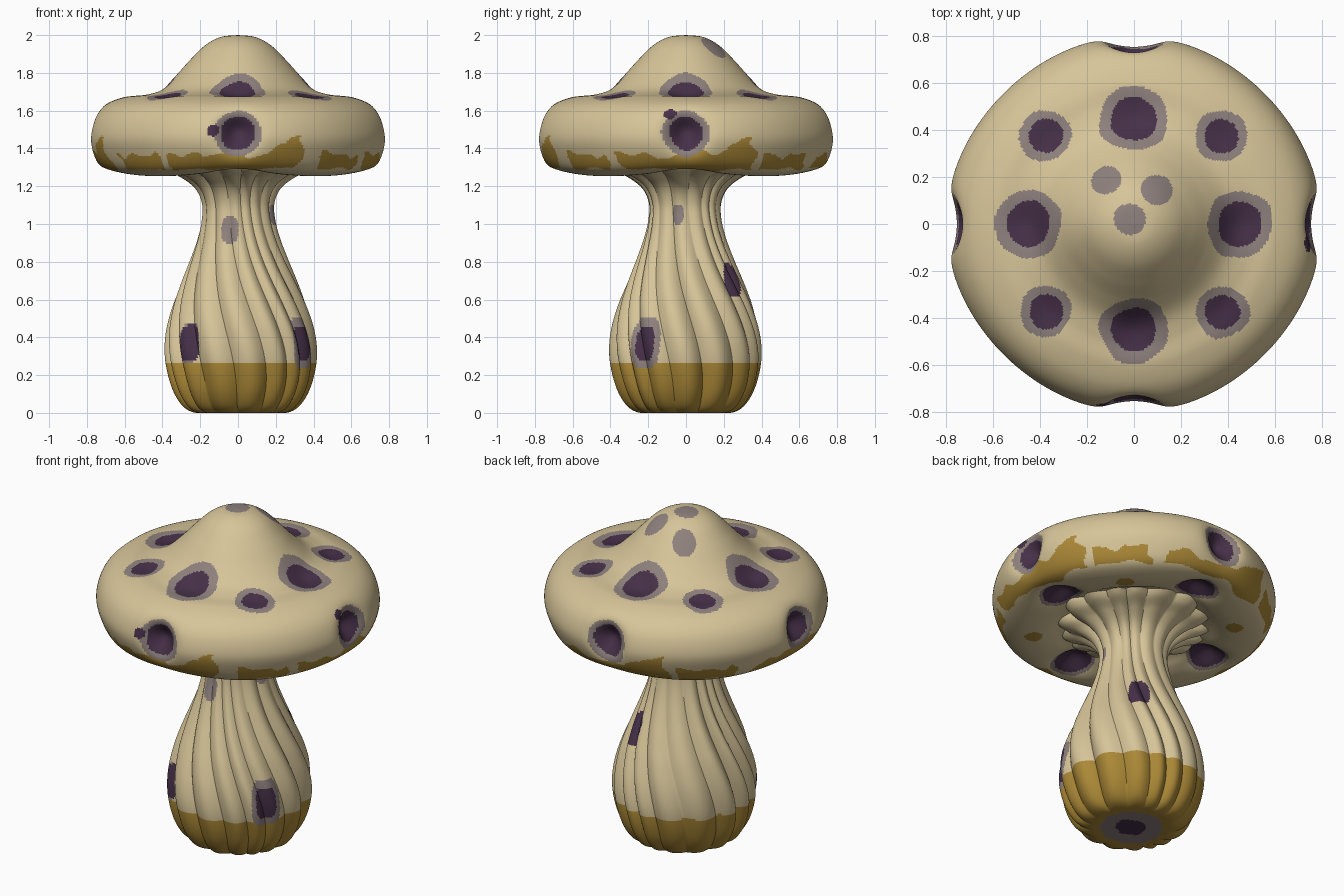
import bpy, math, random
from mathutils import Vector, noise

if "Cube" in bpy.data.objects:
    bpy.data.objects.remove(bpy.data.objects["Cube"])

random.seed(4)
CREAM, OCHRE, GREY, PURPLE = range(4)


def srgb(*c):
    return tuple(((v / 255 + 0.055) / 1.055) ** 2.4 for v in c) + (1,)


MATS = []
for name, col in (("cream", srgb(215, 197, 153)), ("ochre", srgb(172, 137, 55)),
                  ("warm grey", srgb(142, 129, 125)), ("dark purple", srgb(70, 48, 72))):
    m = bpy.data.materials.new(name)
    m.diffuse_color = col
    m.use_nodes = True
    m.node_tree.nodes["Principled BSDF"].inputs["Base Color"].default_value = m.diffuse_color
    MATS.append(m)


def smooth(t):
    t = max(0.0, min(1.0, t))
    return t * t * (3 - 2 * t)


def spline(pts, k):
    """Catmull-Rom samples through a profile of (radius, height) points."""
    p = [Vector(q) for q in pts]
    p = [2 * p[0] - p[1]] + p + [2 * p[-1] - p[-2]]
    out = []
    for i in range(1, len(p) - 2):
        a, b, c, d = p[i - 1:i + 3]
        for j in range(k):
            t = j / k
            out.append(0.5 * (2 * b + (c - a) * t + (2 * a - 5 * b + 4 * c - d) * t * t
                              + (3 * b - a - 3 * c + d) * t ** 3))
    return out + [p[-2]]


def revolve(name, profile, n, place, paint, dent):
    """Sweep profile around z; place() shapes, paint() colours, dent() moves afterwards."""
    verts = [place(r, z, i) for r, z in profile for i in range(n)]
    rows = len(profile)
    faces = [(j * n + i, j * n + (i + 1) % n, (j + 1) * n + (i + 1) % n, (j + 1) * n + i)
             for j in range(rows - 1) for i in range(n)]
    faces += [tuple(reversed(range(n))), tuple(range((rows - 1) * n, rows * n))]
    if profile[0][1] > profile[-1][1]:          # keep normals outward
        faces = [tuple(reversed(f)) for f in faces]
    cols = [paint(sum((verts[k] for k in f), Vector()) / len(f)) for f in faces]
    me = bpy.data.meshes.new(name)
    me.from_pydata([dent(v) for v in verts], [], faces)
    for m in MATS:
        me.materials.append(m)
    for f, c in zip(me.polygons, cols):
        f.material_index = c
    ob = bpy.data.objects.new(name, me)
    bpy.context.collection.objects.link(ob)
    bpy.context.view_layer.objects.active = ob
    ob.select_set(True)
    bpy.ops.object.shade_smooth_by_angle(angle=math.radians(50))
    ob.select_set(False)


# ---- cap: spots as (centre, dark radius, halo radius, dent offset, dent radius)
spots, ochre_dots = [], []
up, none = Vector((0, 0, 1)), Vector((0, 0, 0))
for q in range(4):
    a = q * math.pi / 2
    d = Vector((math.cos(a), math.sin(a), 0))
    e = Vector((math.cos(a + math.pi / 4), math.sin(a + math.pi / 4), 0))
    spots += [(d * 0.45 + up * 1.71, 0.096, 0.145, up * -0.025, 0.09),
              (e * 0.53 + up * 1.685, 0.074, 0.11, up * -0.012, 0.08),
              (d * 0.785 + up * 1.48, 0.09, 0.125, d * -0.11, 0.09),
              (d * 0.53 + up * 1.27, 0.105, 0.125, up * 0.08, 0.10)]
    ochre_dots.append(e * 0.56 + up * 1.255)
for c in ((-0.12, 0.19, 1.91), (0.10, 0.15, 1.945), (-0.02, 0.02, 2.0)):
    spots.append((Vector(c), 0, 0.068, none, 1))
for c in ((-0.135, -0.783, 1.495), (0.755, -0.085, 1.585)):
    spots.append((Vector(c), 0.033, 0, none, 1))

CAP_N = 400


def cap_place(r, z, i):
    t = 2 * math.pi * i / CAP_N
    c = math.cos(4 * t)
    r *= 1 + 0.009 * c
    if z < 1.4 and r > 0.4:                     # rim hangs lower on the diagonals
        z += 0.01 * c * smooth((r - 0.4) / 0.15) * smooth((1.4 - z) / 0.1)
    return Vector((r * math.cos(t), r * math.sin(t), z))


def cap_paint(p):
    w = 1 + 0.12 * noise.noise(p * 9)
    best = CREAM
    for c, dark, halo, _, _ in spots:
        d = p - c
        if c.z > 1.6:
            d.z *= 0.6
        d = d.length * w
        if d < dark:
            return PURPLE
        if d < halo:
            best = GREY
    if best == CREAM and p.z < 1.5:
        if min((p - c).length for c in ochre_dots) * w < 0.05:
            return OCHRE
        if math.hypot(p.x, p.y) < 0.6:
            return CREAM
        # ragged ochre band, repeating every quarter turn
        loc = (math.degrees(math.atan2(p.y, p.x)) + 45) % 90 - 45
        n = noise.noise(p * 11)
        loc += 5 * n
        top = 0
        if abs(loc) < 27:
            top = 1.365 + 0.035 * n + 0.09 * smooth((loc - 8) / 16)
        elif abs(loc) > 33:
            top = 1.37 + 0.04 * n
        if 1.29 + 0.02 * noise.noise(p * 7) < p.z < top:
            return OCHRE
    return best


def cap_dent(p):
    q = p.copy()
    for c, _, _, off, rad in spots:
        if off.length > 0:
            q += off * math.exp(-((p - c).length / rad) ** 2)
    return q


cap_profile = [(0.003, 2.0), (0.09, 1.99), (0.17, 1.948), (0.25, 1.87), (0.33, 1.783), (0.41, 1.717),
               (0.50, 1.687), (0.60, 1.672), (0.70, 1.63), (0.765, 1.56), (0.793, 1.46), (0.772, 1.37),
               (0.725, 1.298), (0.65, 1.268), (0.56, 1.264), (0.48, 1.28), (0.41, 1.31), (0.30, 1.34),
               (0.10, 1.36)]
revolve("mushroom_cap", spline(cap_profile, 11), CAP_N, cap_place, cap_paint, cap_dent)

# ---- stem: twisted ridges with sharp valleys
RIDGES, PER = 16, 18
STEM_N = RIDGES * PER
depth = [random.uniform(0.06, 0.14) for _ in range(RIDGES)]


def stem_place(r, z, i):
    u = i / PER
    k = int(u)
    f = u - k
    a = depth[k] * (1 - f) + depth[(k + 1) % RIDGES] * f
    a *= 1 + 0.4 * smooth((z - 1.1) / 0.15)
    t = 2 * math.pi * i / STEM_N
    t += 0.1 * math.sin(3 * t + 1) + 0.7 * (1 - smooth((z - 0.1) / 1.1))
    r *= 1 - a * (1 - math.sin(math.pi * f)) * smooth(r / 0.3)
    return Vector((r * math.cos(t), r * math.sin(t), z))


# marks as (x, y, height, dark radius, halo radius), measured along the surface
stem_marks = [(-0.275, -0.28, 0.37, 0.060, 0.064), (0.325, -0.21, 0.37, 0.058, 0.085),
              (0.155, 0.24, 0.70, 0.056, 0), (-0.045, -0.19, 0.97, 0, 0.044),
              (0.19, -0.04, 1.05, 0, 0.032)]


def stem_paint(p):
    r = math.hypot(p.x, p.y)
    if p.z < 0.004 and r < 0.2:                 # spot under the foot
        r += 0.02 * noise.noise(p * 15)
        return PURPLE if r < 0.085 else GREY if r < 0.175 else OCHRE
    best = OCHRE if p.z < 0.265 + 0.01 * noise.noise(p * 6) else CREAM
    for x, y, z, dark, halo in stem_marks:
        turn = math.atan2(p.y, p.x) - math.atan2(y, x)
        arc = math.hypot(x, y) * math.remainder(turn, 2 * math.pi)
        d = (abs(arc) ** 3 + abs((p.z - z) * 0.62) ** 3) ** (1 / 3)
        if d < dark:
            return PURPLE
        if d < halo:
            best = GREY
    return best


def stem_lean(p):
    """The bulb sits slightly to the right of centre."""
    return p + Vector((0.014 * smooth(1.3 - p.z), -0.004, 0))


stem_profile = [(0.003, 0), (0.08, 0), (0.17, 0), (0.25, 0.002), (0.31, 0.035), (0.36, 0.11), (0.392, 0.21),
                (0.405, 0.32), (0.393, 0.44), (0.357, 0.57), (0.31, 0.69), (0.26, 0.81), (0.22, 0.92),
                (0.196, 1.02), (0.193, 1.11), (0.23, 1.19), (0.31, 1.25), (0.40, 1.29), (0.44, 1.34),
                (0.40, 1.39)]
revolve("twisted_stem", spline(stem_profile, 8), STEM_N, stem_place, stem_paint, stem_lean)
